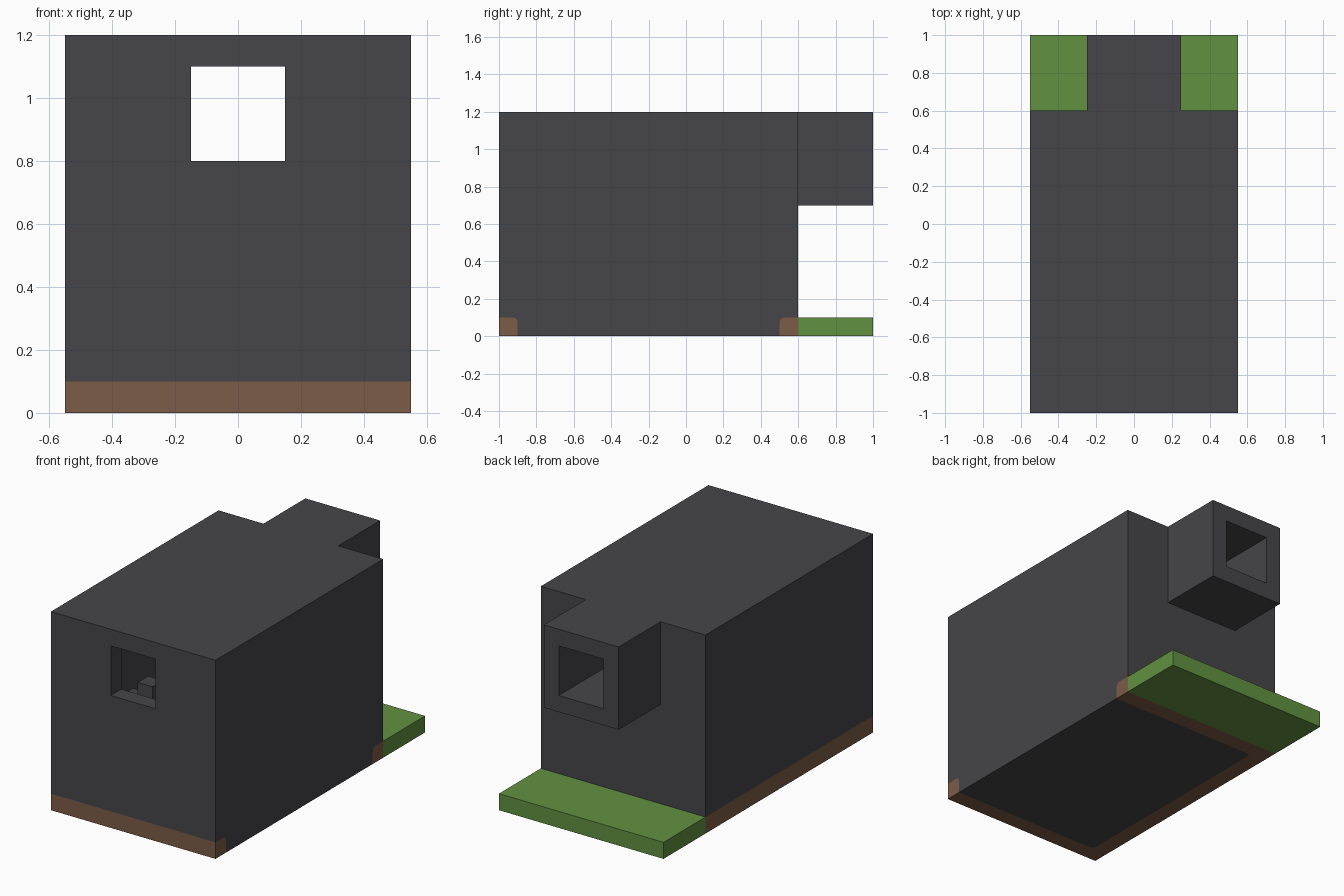
import bpy
import bmesh

cube = bpy.data.objects.get("Cube")
if cube:
    bpy.data.objects.remove(cube, do_unlink=True)


def material(name, color):
    m = bpy.data.materials.new(name)
    m.use_nodes = True
    m.diffuse_color = (*color, 1)
    m.node_tree.nodes["Principled BSDF"].inputs["Base Color"].default_value = (*color, 1)
    return m


stone = material("dark stone", (0.061, 0.0595, 0.067))
wood = material("brown wood", (0.202, 0.107, 0.061))
grass = material("grass green", (0.122, 0.283, 0.054))


def link(name, bm, mat):
    bmesh.ops.recalc_face_normals(bm, faces=bm.faces)
    mesh = bpy.data.meshes.new(name)
    bm.to_mesh(mesh)
    bm.free()
    obj = bpy.data.objects.new(name, mesh)
    bpy.context.collection.objects.link(obj)
    if mat:
        mesh.materials.append(mat)
    return obj


def box(name, xs, ys, zs, mat=None):
    """Box spanning the given ranges."""
    bm = bmesh.new()
    bmesh.ops.create_cube(bm, size=1)
    for v in bm.verts:
        v.co = [r[0] if c < 0 else r[1] for c, r in zip(v.co, (xs, ys, zs))]
    return link(name, bm, mat)


def cut(obj, cutter):
    mod = obj.modifiers.new("cut", "BOOLEAN")
    mod.operation = "DIFFERENCE"
    mod.solver = "EXACT"
    mod.object = cutter
    bpy.context.view_layer.objects.active = obj
    bpy.ops.object.modifier_apply(modifier=mod.name)


# Main block and the raised rear outlet
house = box("house", (-0.55, 0.55), (-1, 0.6), (0, 1.2), stone)
outlet = box("rear_outlet", (-0.25, 0.25), (0.6, 1), (0.7, 1.2), stone)

# U-shaped wooden footing, open on the +x side, with rounded inner edges
bm = bmesh.new()
outline = [(0.55, -1), (-0.55, -1), (-0.55, 0.6), (0.55, 0.6),
           (0.55, 0.5), (-0.45, 0.5), (-0.45, -0.9), (0.55, -0.9)]
base = bm.faces.new([bm.verts.new((x, y, 0)) for x, y in outline])
top = bmesh.ops.extrude_face_region(bm, geom=[base])["geom"]
for v in top:
    if isinstance(v, bmesh.types.BMVert):
        v.co.z = 0.1


def is_inner(edge):
    a, b = (v.co for v in edge.verts)
    mid = (a + b) / 2
    inside = all(p.x > -0.5 and -0.95 < p.y < 0.55 for p in (a, b))
    upper = min(a.z, b.z) > 0.05 and mid.x < 0.5
    upright = abs(a.z - b.z) > 0.05 and mid.x < 0
    return inside and (upper or upright)


bmesh.ops.bevel(bm, geom=[e for e in bm.edges if is_inner(e)], offset=0.025,
                segments=3, profile=0.5, affect="EDGES")
footing = link("wooden_footing", bm, wood)

# Hollow room, with openings running from front to rear
room = box("room_cutter", (-0.45, 0.45), (-0.9, 0.5), (0.12, 1.1))
tunnel = box("tunnel_cutter", (-0.15, 0.15), (-1.1, 1.1), (0.8, 1.1))
for cutter in (room, tunnel, footing):
    cut(house, cutter)
cut(outlet, tunnel)
for cutter in (room, tunnel):
    bpy.data.objects.remove(cutter, do_unlink=True)

# Inner steps rising from the -x wall
for i in range(3):
    x = -0.45 + 0.1 * i
    box(f"inner_step_{i + 1}", (x, x + 0.1), (-0.6, -0.5), (0.12, 0.5 + 0.1 * i), stone)

# Grass slab behind the house
box("grass_slab", (-0.55, 0.55), (0.6, 1), (0, 0.1), grass)
